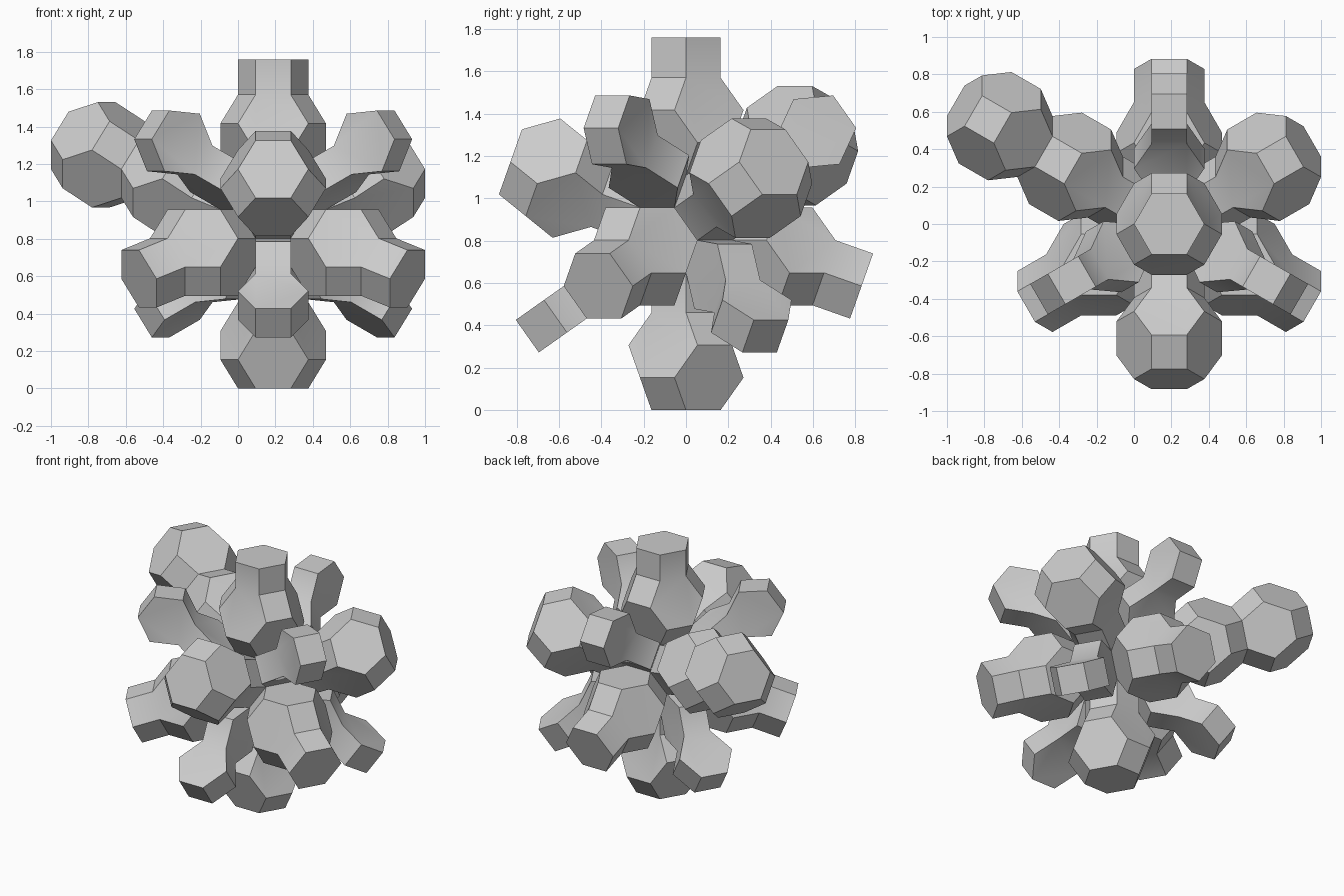
import bpy, bmesh, math
from itertools import permutations, product
from mathutils import Vector

if "Cube" in bpy.data.objects:
    bpy.data.objects.remove(bpy.data.objects["Cube"], do_unlink=True)

E = 0.18809                       # shared edge length of every cell
H = math.sqrt(6) * E              # distance between opposite hexagons of a cell
CENTRE = Vector((E, 0, 1.5 * H + E))
UP = Vector((0, 0, 1))

grey = bpy.data.materials.new("plain grey")
grey.use_nodes = True
grey.diffuse_color = (0.6, 0.6, 0.6, 1)
grey.node_tree.nodes["Principled BSDF"].inputs["Base Color"].default_value = (0.6, 0.6, 0.6, 1)

# Square-face axes of the core cell, tilted so one hexagon faces straight up
AXES = [Vector((math.sqrt(2 / 3) * math.sin(a), math.sqrt(2 / 3) * math.cos(a), 1 / math.sqrt(3)))
        for a in (0, math.tau / 3, 2 * math.tau / 3)]


def combine(c):
    return AXES[0] * c[0] + AXES[1] * c[1] + AXES[2] * c[2]


# Truncated octahedron: all signed permutations of (0, 1, 2)
CELL = [combine(p) * E / math.sqrt(2)
        for s, t in product((1, -1), repeat=2)
        for p in permutations((0, s, 2 * t))]


def shifted(points, offset):
    return [p + offset for p in points]


def mirrored(points, n):
    return [p - 2 * n * n.dot(p) for p in points]


def hex_prism_on_cell(n, start):
    """Prism rising from the cell hexagon that faces n."""
    top = max(p.dot(n) for p in CELL)
    ring = [p - n * top for p in CELL if p.dot(n) > top - 1e-4]
    return shifted(ring, n * start) + shifted(ring, n * (start + E))


def hex_prism_on_square(n, start, axis, wide):
    """Prism lying along axis, with one square side at start along n."""
    h = math.sqrt(3) / 2 * E
    ring = [n * (start + k * h) + wide * (s * w * E)
            for k, w in ((0, 0.5), (1, 1), (2, 0.5)) for s in (1, -1)]
    return shifted(ring, axis * E / 2) + shifted(ring, axis * -E / 2)


def build(name, pieces):
    """Hull each piece, open the shared walls and weld into one object."""
    bm = bmesh.new()
    for pts in pieces:
        verts = [bm.verts.new(p + CENTRE) for p in pts]
        bmesh.ops.convex_hull(bm, input=verts)
    bmesh.ops.dissolve_limit(bm, angle_limit=0.02, verts=bm.verts[:], edges=bm.edges[:])
    faces = bm.faces[:]
    mids = [f.calc_center_median() for f in faces]
    shared = [f for i, f in enumerate(faces)
              if any(j != i and (mids[i] - m).length < 1e-3 for j, m in enumerate(mids))]
    if shared:
        bmesh.ops.delete(bm, geom=shared, context='FACES')
    bmesh.ops.remove_doubles(bm, verts=bm.verts[:], dist=1e-3)
    bmesh.ops.recalc_face_normals(bm, faces=bm.faces[:])
    mesh = bpy.data.meshes.new(name)
    bm.to_mesh(mesh)
    bm.free()
    mesh.materials.append(grey)
    obj = bpy.data.objects.new(name, mesh)
    bpy.context.collection.objects.link(obj)
    bpy.ops.object.select_all(action='DESELECT')
    obj.select_set(True)
    bpy.context.view_layer.objects.active = obj
    bpy.ops.object.shade_smooth_by_angle(angle=math.radians(32))


def place(n):
    """Plain position words for a direction."""
    words = ["upper" if n.z > 0 else "lower"]
    if abs(n.y) > 0.1:
        words.append("back" if n.y > 0 else "front")
    if abs(n.x) > 0.1:
        words.append("left" if n.x > 0 else "right")
    return "_".join(words)


build("core_cell", [CELL])

# Arms on the eight hexagons of the core
for signs in product((1, -1), repeat=3):
    n = combine(signs).normalized()
    if signs[0] * signs[1] * signs[2] < 0:
        # Prism first, then a mirrored cell
        flipped = mirrored(CELL, n)
        pieces = [hex_prism_on_cell(n, H / 2), shifted(flipped, n * (H + E))]
        if n.x < -0.1:
            # One arm carries an extra end cell
            pieces.append(shifted(flipped, n * (2 * H + E)))
        build(place(n) + "_cell_arm", pieces)
    else:
        # Cell first, then an end prism
        build(place(n) + "_prism_arm",
              [shifted(CELL, n * H), hex_prism_on_cell(n, 1.5 * H)])

# Arms on the six squares: two prisms, the outer turned a quarter turn
for axis in AXES:
    for n in (axis, -axis):
        side = n.cross(UP).normalized()
        rise = n.cross(side)
        a, b = (rise, side) if n.z > 0 else (side, rise)
        start = math.sqrt(2) * E
        build(place(n) + "_twin_prism_arm",
              [hex_prism_on_square(n, start, a, b),
               hex_prism_on_square(n, start + math.sqrt(3) * E, b, a)])
